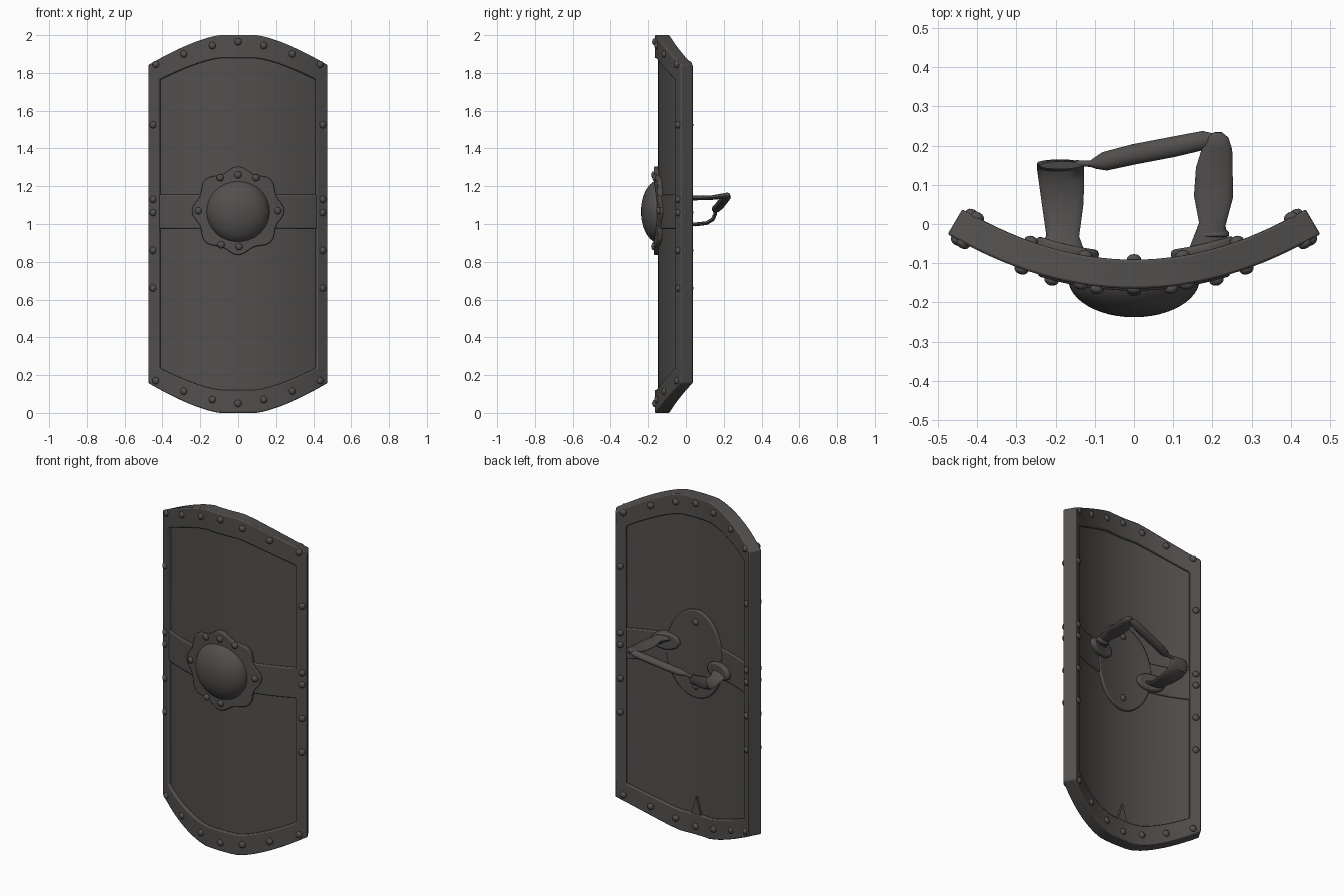
import bpy, bmesh, math
from mathutils import Vector, Matrix

if "Cube" in bpy.data.objects:
    bpy.data.objects.remove(bpy.data.objects["Cube"])

iron = bpy.data.materials.new("dark_iron")
iron.use_nodes = True
COLOUR = (0.085, 0.079, 0.075, 1)
iron.diffuse_color = COLOUR
iron.node_tree.nodes["Principled BSDF"].inputs["Base Color"].default_value = COLOUR


def finish(bm, name, bevel=0.0):
    bmesh.ops.remove_doubles(bm, verts=bm.verts, dist=0.0002)
    bmesh.ops.recalc_face_normals(bm, faces=bm.faces)
    mesh = bpy.data.meshes.new(name)
    bm.to_mesh(mesh)
    bm.free()
    mesh.materials.append(iron)
    obj = bpy.data.objects.new(name, mesh)
    bpy.context.collection.objects.link(obj)
    bpy.ops.object.select_all(action='DESELECT')
    obj.select_set(True)
    bpy.context.view_layer.objects.active = obj
    bpy.ops.object.shade_smooth_by_angle(angle=math.radians(35))
    if bevel:
        mod = obj.modifiers.new("soft_edges", 'BEVEL')
        mod.width, mod.segments, mod.limit_method = bevel, 2, 'ANGLE'
        mod.angle_limit = math.radians(45)
    return obj


# The whole shield follows one curved sheet
def normal(x):
    return Vector((1.28 * x, -1, 0)).normalized()


def bend(x, z, off):
    return Vector((x, 0.64 * x * x - 0.128, z)) + normal(x) * off


def plate(name, loops, back, front, solid=True, bevel=0.006):
    """Curved slab through closed loops of (x, z), listed from inside out."""
    bm = bmesh.new()
    n = len(loops[0])
    sides = [[[bm.verts.new(bend(x, z, off)) for x, z in loop] for loop in loops]
             for off in (back, front)]

    def bridge(a, b):
        for i in range(n):
            j = (i + 1) % n
            bm.faces.new((a[i], a[j], b[j], b[i]))

    for side in sides:
        for a, b in zip(side, side[1:]):
            bridge(a, b)
    bridge(sides[0][-1], sides[1][-1])
    if not solid:
        bridge(sides[0][0], sides[1][0])
    return finish(bm, name, bevel)


def outline(half_width, height, mid=1.0):
    xs = [half_width * i / 14 for i in range(-14, 15)]
    return ([(x, mid + height(x)) for x in xs]
            + [(x, mid - height(x)) for x in reversed(xs)])


def arch(top, drop, half_width):
    return lambda x: top - drop * max(0, (abs(x) - 0.09) / (half_width - 0.09)) ** 1.4


def round_loops(cx, cz, rx, rz, lobe=0.0, n=64):
    def ring(s):
        pts = []
        for i in range(n):
            a = math.tau * i / n
            k = s * (1 + lobe * math.cos(8 * a))
            pts.append((cx + rx * k * math.cos(a), cz + rz * k * math.sin(a)))
        return pts
    return [ring(s) for s in (0, 0.35, 0.7, 1)]


# Body, rim and middle band
outer = outline(0.457, arch(1.0, 0.157, 0.457))
inner = outline(0.402, arch(0.878, 0.115, 0.402))
panel = outline(0.42, arch(0.9, 0.115, 0.42))
plate("panel", [[(x, 1.0) for x, z in panel], panel], -0.02, 0.02, bevel=0)
plate("rim", [inner, outer], -0.037, 0.037, solid=False)
strip = outline(0.42, lambda x: 0.09, 1.065)
plate("band", [[(x, 1.065) for x, z in strip], strip], -0.03, 0.03)

# Boss plates and dome
plate("boss_plate", round_loops(0, 1.07, 0.221, 0.221, 0.06), 0, 0.042)
plate("back_plate", round_loops(0, 1.07, 0.19, 0.26), -0.036, 0)
bm = bmesh.new()
bmesh.ops.create_uvsphere(bm, u_segments=40, v_segments=24, radius=1)
bmesh.ops.delete(bm, geom=[v for v in bm.verts if v.co.z < -0.01], context='VERTS')
bmesh.ops.transform(bm, verts=bm.verts, matrix=Matrix.Translation((0, -0.139, 1.066))
                    @ Matrix.Rotation(math.pi / 2, 4, 'X')
                    @ Matrix.Diagonal((0.168, 0.168, 0.099, 1)))
finish(bm, "boss_dome")

# Notched spur on the back of the lower rim
spur = [(-0.035, 0.11), (0.035, 0.11), (0, 0.225)]
plate("back_spur", [[(0, 0.13)] * 3, spur], -0.034, 0, bevel=0)


# Rivets
def rivets(name, spots, off):
    bm = bmesh.new()
    for x, z in spots:
        n = normal(x) * (1 if off > 0 else -1)
        turn = n.to_track_quat('Z', 'Y').to_matrix().to_4x4()
        mat = Matrix.Translation(bend(x, z, off)) @ turn @ Matrix.Diagonal((1, 1, 0.75, 1))
        bmesh.ops.create_uvsphere(bm, u_segments=14, v_segments=8, radius=0.019, matrix=mat)
    finish(bm, name)


half = [(0, 1.965), (0.13, 1.945), (0.275, 1.9), (0.418, 1.845)]
half += [(x, 2.015 - z) for x, z in half]
half += [(0.432, z) for z in (1.525, 1.13, 1.06, 0.86, 0.66)]
rim_spots = sorted({(s * x, z) for x, z in half for s in (-1, 1)})
rivets("rim_rivets_front", rim_spots, 0.037)
rivets("rim_rivets_back", rim_spots, -0.037)
rivets("boss_rivets", [(0, 1.26), (-0.09, 1.245), (0.09, 1.245), (-0.2, 1.07),
                       (0.2, 1.07), (-0.085, 0.89), (0.005, 0.88)], 0.042)
rivets("back_plate_rivets", [(0, 1.26), (0, 0.88)], -0.036)


# Handle parts: elliptical sections lofted along a path
def loft(name, path, wide_axis, sides=16):
    bm = bmesh.new()
    rings = []
    centres = [Vector(p[:3]) for p in path]
    for i, (c, p) in enumerate(zip(centres, path)):
        run = centres[min(i + 1, len(path) - 1)] - centres[max(i - 1, 0)]
        wide = Vector(wide_axis)
        wide = (wide - run * wide.dot(run) / run.length_squared).normalized()
        thin = run.cross(wide).normalized()
        rings.append([bm.verts.new(c + wide * p[3] * math.cos(a) + thin * p[4] * math.sin(a))
                      for a in (math.tau * k / sides for k in range(sides))])
    for a, b in zip(rings, rings[1:]):
        for k in range(sides):
            m = (k + 1) % sides
            bm.faces.new((a[k], a[m], b[m], b[k]))
    bm.faces.new(rings[0])
    bm.faces.new(rings[-1])
    obj = finish(bm, name)
    return obj


X, Z = (1, 0, 0), (0, 0, 1)
loft("left_arm", [(0.19, -0.07, 1.13, 0.05, 0.02), (0.2, 0, 1.138, 0.034, 0.014),
                  (0.203, 0.07, 1.138, 0.05, 0.012), (0.205, 0.14, 1.14, 0.047, 0.012),
                  (0.213, 0.195, 1.148, 0.038, 0.014), (0.215, 0.222, 1.153, 0.026, 0.014),
                  (0.215, 0.234, 1.155, 0.01, 0.006)], X)
loft("left_collar", [(0.2, -0.04, 1.13, 0.025, 0.015), (0.2, -0.03, 1.13, 0.042, 0.024),
                     (0.2, -0.02, 1.13, 0.042, 0.024), (0.2, -0.01, 1.135, 0.03, 0.015)], X)
loft("right_strap", [(-0.185, -0.07, 1.02, 0.06, 0.018), (-0.182, -0.03, 1.002, 0.042, 0.011),
                     (-0.182, 0.05, 0.998, 0.053, 0.01), (-0.185, 0.11, 1.005, 0.058, 0.01),
                     (-0.188, 0.143, 1.025, 0.06, 0.01), (-0.188, 0.155, 1.055, 0.06, 0.01),
                     (-0.185, 0.15, 1.085, 0.056, 0.01)], X)
loft("grip", [(-0.15, 0.155, 1.072, 0.01, 0.008), (-0.112, 0.154, 1.074, 0.009, 0.008),
              (-0.1, 0.155, 1.075, 0.014, 0.014), (-0.075, 0.16, 1.08, 0.019, 0.024),
              (0.0, 0.178, 1.098, 0.02, 0.026), (0.1, 0.197, 1.122, 0.02, 0.026),
              (0.18, 0.214, 1.142, 0.018, 0.024), (0.21, 0.218, 1.148, 0.01, 0.012)], Z)

# Feet where the handle meets the back
plate("left_foot", round_loops(0.185, 1.115, 0.085, 0.05, n=32), -0.056, 0, bevel=0.01)
plate("right_foot", round_loops(-0.18, 1.025, 0.085, 0.05, n=32), -0.056, 0, bevel=0.01)
